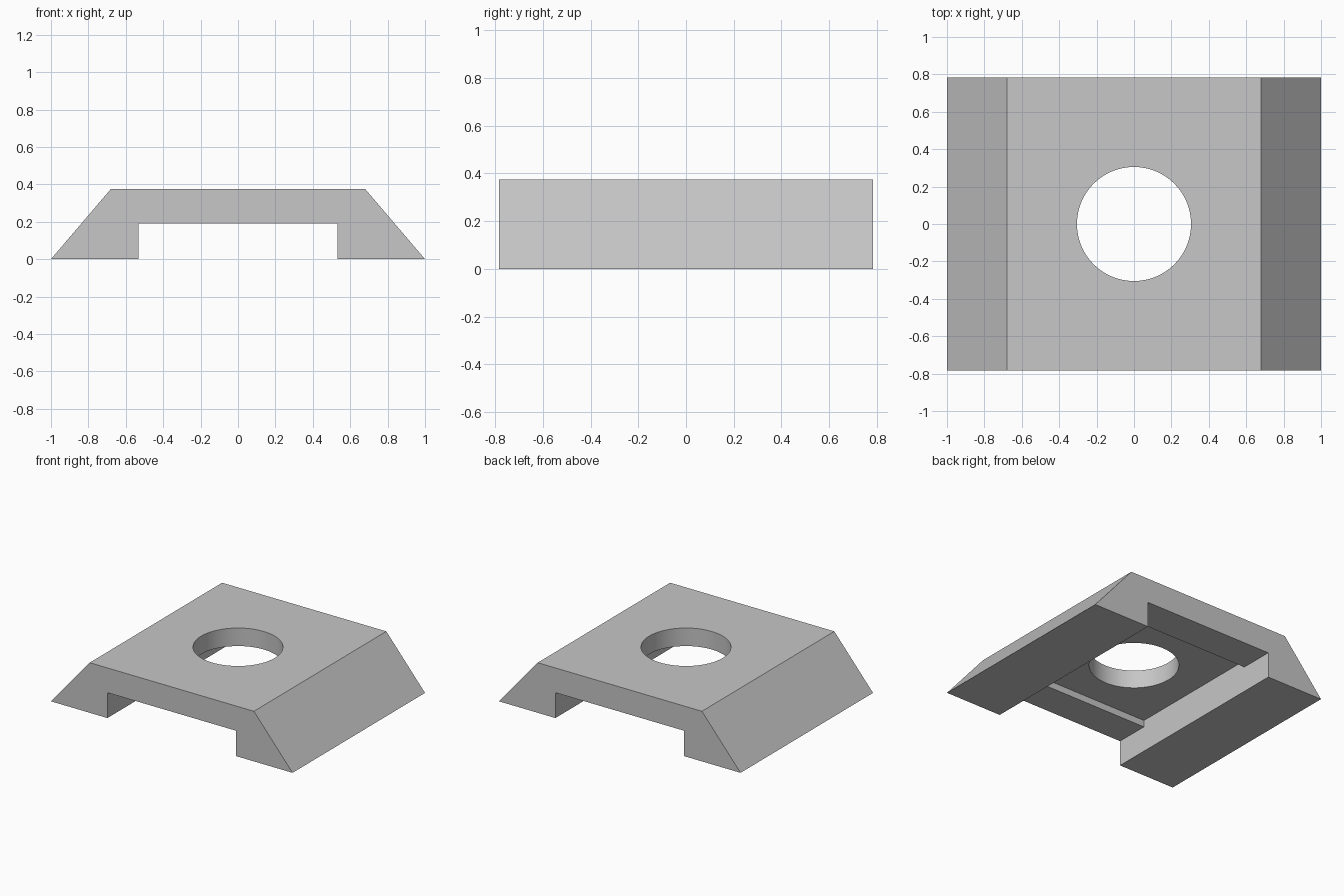
import bpy
import bmesh
import math
from mathutils import Vector

if "Cube" in bpy.data.objects:
    bpy.data.objects.remove(bpy.data.objects["Cube"])

# Main sizes
HALF_X, HALF_Y, HEIGHT = 1.0, 0.783, 0.375
TOP_X = 0.68
CHANNEL_X, CHANNEL_Z = 0.533, 0.19
POCKET_Y, POCKET_Z = 0.53, 0.24
HOLE_RADIUS = 0.305

grey = bpy.data.materials.new("plain grey")
grey.use_nodes = True
color = (0.57, 0.57, 0.57, 1.0)
grey.diffuse_color = color
grey.node_tree.nodes["Principled BSDF"].inputs["Base Color"].default_value = color


def prism(name, points, offset):
    """Extrude a closed outline along an offset into a solid."""
    bm = bmesh.new()
    face = bm.faces.new([bm.verts.new(p) for p in points])
    result = bmesh.ops.extrude_face_region(bm, geom=[face], use_keep_orig=True)
    moved = [v for v in result["geom"] if isinstance(v, bmesh.types.BMVert)]
    bmesh.ops.translate(bm, verts=moved, vec=Vector(offset))
    bmesh.ops.recalc_face_normals(bm, faces=bm.faces)
    mesh = bpy.data.meshes.new(name)
    bm.to_mesh(mesh)
    bm.free()
    mesh.materials.append(grey)
    obj = bpy.data.objects.new(name, mesh)
    bpy.context.collection.objects.link(obj)
    return obj


def cut(target, cutter):
    """Subtract the cutter, then remove it."""
    cutter.hide_render = True
    mod = target.modifiers.new("cut", "BOOLEAN")
    mod.operation = "DIFFERENCE"
    mod.solver = "EXACT"
    mod.object = cutter
    bpy.context.view_layer.objects.active = target
    bpy.ops.object.modifier_apply(modifier=mod.name)
    bpy.data.objects.remove(cutter)


# Body with sloping sides
outline = [(-HALF_X, 0), (HALF_X, 0), (TOP_X, HEIGHT), (-TOP_X, HEIGHT)]
body = prism("bracket_body", [(x, -HALF_Y, z) for x, z in outline],
             (0, 2 * HALF_Y, 0))

# Channel underneath, with a shallow square pocket in its ceiling
half_step = [(1, -0.1), (1, CHANNEL_Z), (POCKET_Y, CHANNEL_Z), (POCKET_Y, POCKET_Z)]
step = half_step + [(-y, z) for y, z in reversed(half_step)]
cut(body, prism("channel_cutter", [(-CHANNEL_X, y, z) for y, z in step],
                (2 * CHANNEL_X, 0, 0)))

# Round hole through the middle
SIDES = 64
angles = [math.tau * i / SIDES for i in range(SIDES)]
circle = [(HOLE_RADIUS * math.cos(a), HOLE_RADIUS * math.sin(a), 0.1) for a in angles]
cut(body, prism("hole_cutter", circle, (0, 0, 0.5)))

# Smooth hole wall, sharp edges elsewhere
bpy.ops.object.select_all(action="DESELECT")
body.select_set(True)
bpy.context.view_layer.objects.active = body
bpy.ops.object.shade_smooth_by_angle(angle=math.radians(30))
